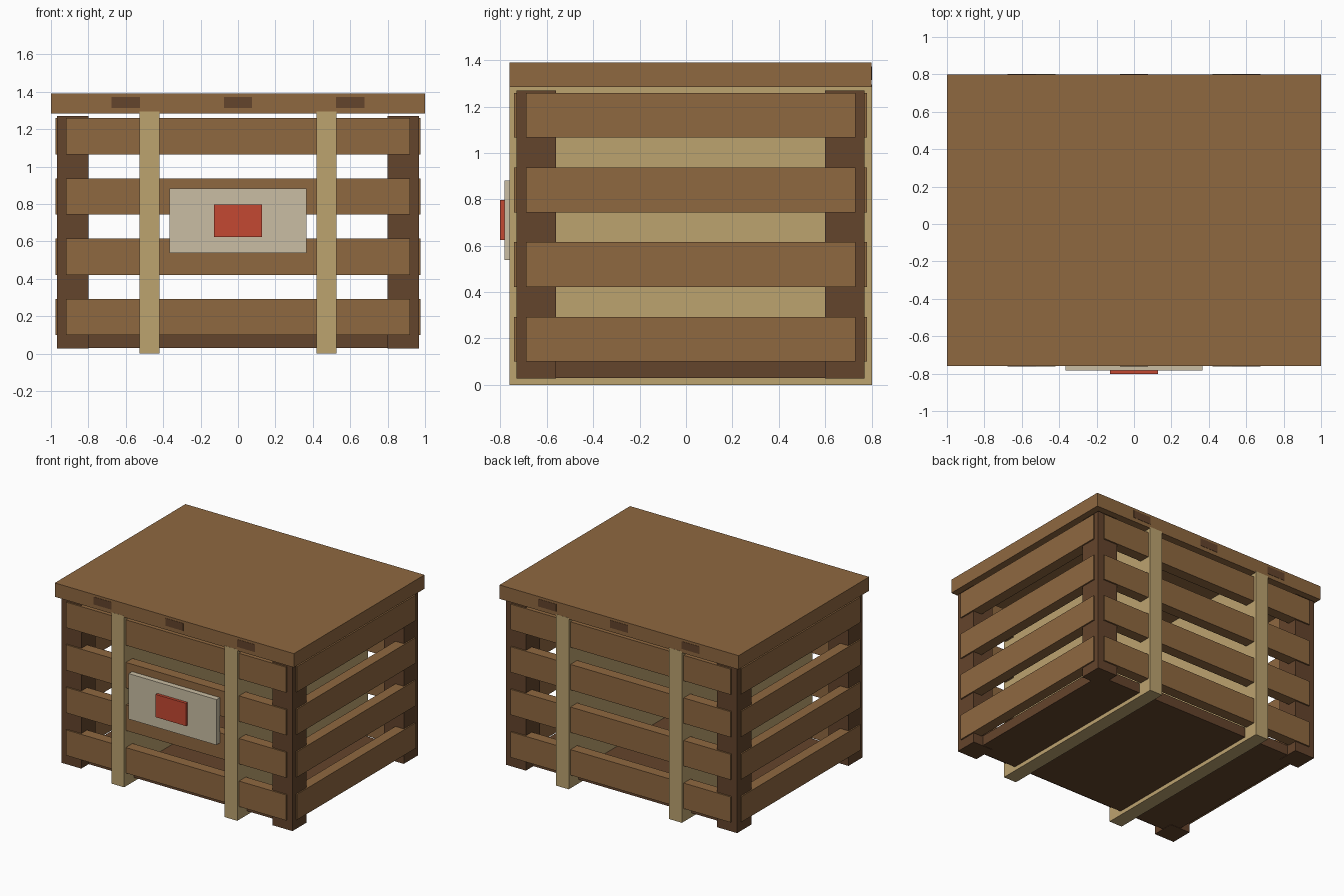
import bpy, bmesh
from mathutils import Vector

if "Cube" in bpy.data.objects:
    bpy.data.objects.remove(bpy.data.objects["Cube"])

CY = 0.02  # crate centre in depth (the sign shifts the overall bounds)


def material(name, rgb):
    m = bpy.data.materials.new(name)
    m.diffuse_color = (*rgb, 1)
    m.use_nodes = True
    m.node_tree.nodes["Principled BSDF"].inputs["Base Color"].default_value = m.diffuse_color
    return m


WOOD = material("wood_brown", (0.275, 0.138, 0.051))
DARK = material("dark_wood", (0.127, 0.058, 0.025))
TAN = material("tan_strap", (0.503, 0.366, 0.159))
CREAM = material("cream_sign", (0.591, 0.515, 0.371))
RED = material("red_label", (0.552, 0.065, 0.032))


def box(name, x, y, z, mat):
    """Box from (min, max) ranges on each axis."""
    bm = bmesh.new()
    bmesh.ops.create_cube(bm, size=1)
    lo, hi = Vector((x[0], y[0], z[0])), Vector((x[1], y[1], z[1]))
    for v in bm.verts:
        v.co = Vector([(lo[i] + hi[i]) / 2 + v.co[i] * (hi[i] - lo[i]) for i in range(3)])
    me = bpy.data.meshes.new(name)
    bm.to_mesh(me)
    bm.free()
    me.materials.append(mat)
    ob = bpy.data.objects.new(name, me)
    bpy.context.collection.objects.link(ob)
    return ob


def span(s, a, b, c=0.0):
    """Range from a to b on the side s (+1 or -1) of centre c."""
    return tuple(sorted((c + s * a, c + s * b)))


# floor and lid
box("floor", (-0.885, 0.885), (CY - 0.665, CY + 0.665), (0.03, 0.105), DARK)
box("lid", (-1, 1), (CY - 0.78, CY + 0.78), (1.285, 1.39), WOOD)

# dark battens let into the lid, ends showing front and back
for x in (-0.6, 0, 0.6):
    box("lid_batten", (x - 0.075, x + 0.075), (CY - 0.782, CY + 0.782), (1.315, 1.372), DARK)

# corner posts
for sx in (-1, 1):
    for sy in (-1, 1):
        box("corner_post", span(sx, 0.80, 0.967), span(sy, 0.58, 0.75, CY), (0.028, 1.27), DARK)

# four rows of slats on every side
for i in range(4):
    z = (0.10 + i * 0.322, 0.293 + i * 0.322)
    for s in (-1, 1):
        box("long_slat", (-0.92, 0.92), span(s, 0.68, 0.761, CY), z, WOOD)
        box("end_slat", span(s, 0.897, 0.977), (CY - 0.71, CY + 0.71), z, WOOD)

# full-depth strap panels
for s in (-1, 1):
    box("strap", span(s, 0.42, 0.527), (CY - 0.781, CY + 0.781), (0, 1.295), TAN)

# sign with label on the front
box("sign", (-0.367, 0.367), (-0.782, -0.742), (0.538, 0.882), CREAM)
box("sign_label", (-0.127, 0.127), (-0.803, -0.775), (0.625, 0.797), RED)
